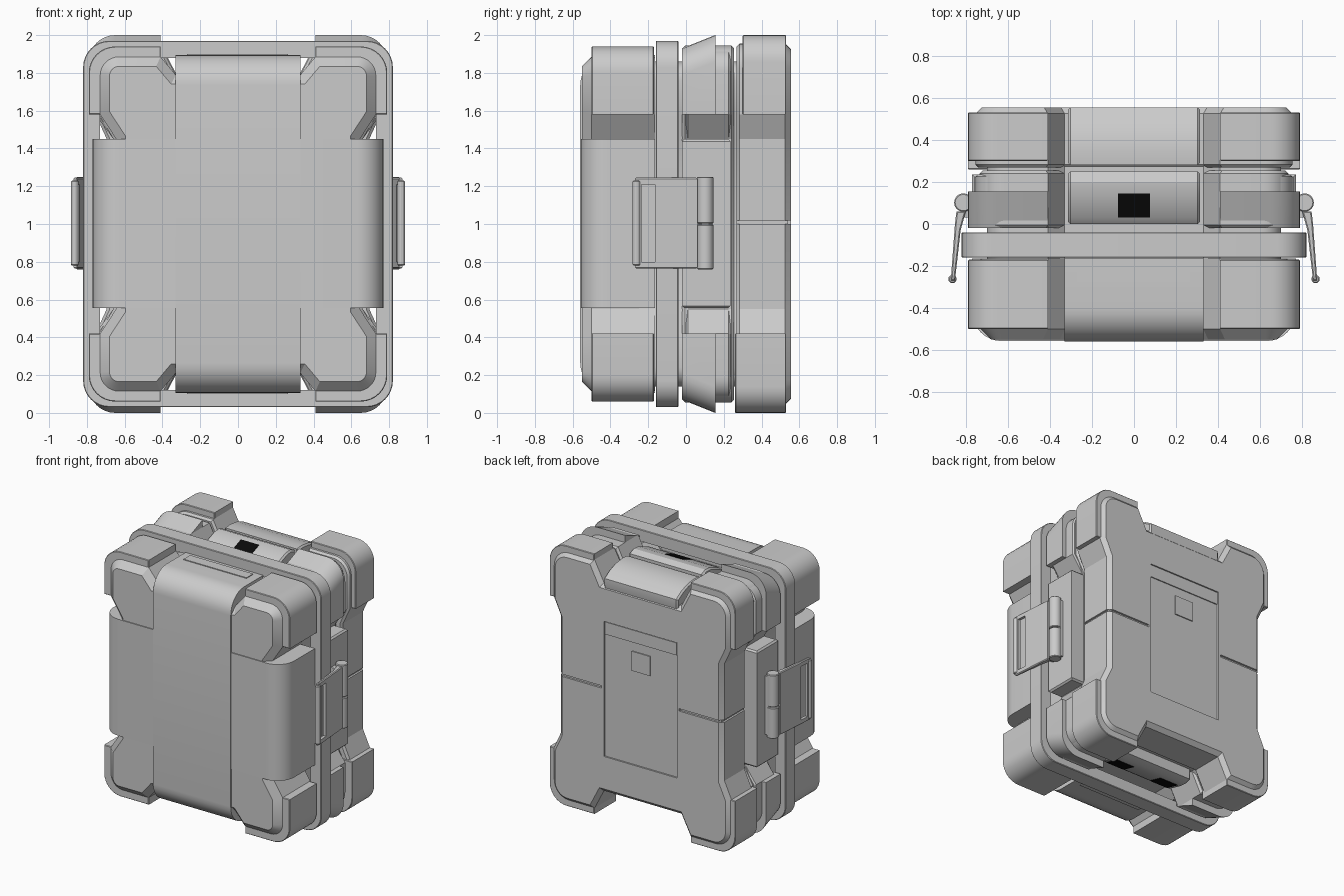
import bpy, bmesh, math

cube = bpy.data.objects.get("Cube")
if cube:
    bpy.data.objects.remove(cube, do_unlink=True)


def material(name, value):
    m = bpy.data.materials.new(name)
    m.use_nodes = True
    col = (value, value, value, 1)
    m.diffuse_color = col
    m.node_tree.nodes["Principled BSDF"].inputs["Base Color"].default_value = col
    return m


GREY = material("grey", 0.6)
BLACK = material("black", 0.003)
MID = 1.0  # height of the case centre


def place(axis, u, v, w):
    """Profile (u, v) swept along w; heights are measured from the case centre."""
    if axis == "Y":
        return (u, w, MID + v)
    if axis == "X":
        return (w, u, MID + v)
    return (u, v, MID + w)


def prism(name, pts, axis, a, b, start=0.0, end=0.0, rim=0.0, mat=GREY):
    """Extrude a profile from a to b, chamfering the start and end rims."""
    bm = bmesh.new()
    lo = [bm.verts.new(place(axis, u, v, a)) for u, v in pts]
    hi = [bm.verts.new(place(axis, u, v, b)) for u, v in pts]
    caps = [bm.faces.new(lo), bm.faces.new(hi)]
    n = len(pts)
    for i in range(n):
        j = (i + 1) % n
        bm.faces.new((lo[i], lo[j], hi[j], hi[i]))
    bmesh.ops.recalc_face_normals(bm, faces=bm.faces)
    rims = [(list(c.edges), w) for c, w in zip(caps, (start or rim, end or rim))]
    for edges, width in rims:
        if width:
            bmesh.ops.bevel(bm, geom=edges, offset=width, segments=1, profile=0.5,
                            affect="EDGES", clamp_overlap=True)
    mesh = bpy.data.meshes.new(name)
    bm.to_mesh(mesh)
    bm.free()
    obj = bpy.data.objects.new(name, mesh)
    bpy.context.collection.objects.link(obj)
    mesh.materials.append(mat)
    return obj


def rect(u0, u1, v0, v1):
    return [(u0, v0), (u1, v0), (u1, v1), (u0, v1)]


def box(name, x, y, z, rim=0.0):
    return prism(name, rect(*x, *y), "Z", z[0], z[1], rim=rim)


def arc(cu, cv, r, a0, a1, n=8):
    return [(cu + r * math.cos(math.radians(a0 + (a1 - a0) * i / n)),
             cv + r * math.sin(math.radians(a0 + (a1 - a0) * i / n))) for i in range(n + 1)]


def four_way(q):
    """Mirror a quarter outline into a closed one."""
    half = q + [(-u, v) for u, v in reversed(q)]
    return half + [(-u, -v) for u, v in half]


def rounded(X, Z, r):
    return four_way(arc(X - r, Z - r, r, 0, 90))


def notched(X, Z, r, xs=0.645, zs=0.79):
    """Case outline: full corners, with a bay cut in the middle of each side."""
    return four_way([(xs, 0.45), (X, 0.58)] + arc(X - r, Z - r, r, 0, 90)
                    + [(0.41, Z), (0.33, zs)])


def cut(obj, *cutters):
    for c in cutters:
        mod = obj.modifiers.new("cut", "BOOLEAN")
        mod.operation, mod.object, mod.solver = "DIFFERENCE", c, "EXACT"
        c.hide_render = True
    bpy.context.view_layer.update()
    ev = obj.evaluated_get(bpy.context.evaluated_depsgraph_get())
    mesh = bpy.data.meshes.new_from_object(ev)
    obj.modifiers.clear()
    obj.data = mesh
    for c in cutters:
        bpy.data.objects.remove(c, do_unlink=True)


# Main shells
prism("core", notched(0.70, 0.86, 0.1), "Y", -0.25, 0.4)
prism("front_shell", notched(0.73, 0.885, 0.1), "Y", -0.55, -0.165, start=0.05)
prism("middle_shell", notched(0.735, 0.945, 0.12, 0.66), "Y", -0.02, 0.255, rim=0.015)
prism("middle_collar", notched(0.755, 0.93, 0.12, 0.66), "Y", 0.0, 0.235, rim=0.01)
back = prism("back_shell", notched(0.755, 0.955, 0.13, 0.695, 0.80), "Y", 0.268, 0.555,
             start=0.015, end=0.03)
cutters = [box("panel_cutter", (-0.31, 0.31), (0.543, 0.7), (-0.52, 0.52))]
for s in (1, -1):
    cutters.append(box("seam_cutter", sorted((s * 0.33, s)), (0.54, 0.7), (0, 0.018)))
    cutters.append(box("side_seam_cutter", sorted((s * 0.68, s)), (0.2, 0.7), (0, 0.018)))
cut(back, *cutters)

# Back panel details
box("back_panel_header", (-0.305, 0.305), (0.53, 0.551), (0.42, 0.515))
box("back_panel_label", (-0.08, 0.08), (0.53, 0.551), (0.2, 0.35))

# Ring around the case
ring = prism("ring", rounded(0.82, 0.97, 0.14), "Y", -0.16, -0.04, rim=0.004)
cut(ring, prism("ring_cutter", rounded(0.73, 0.88, 0.08), "Y", -0.5, 0.5))

# Corner guards on the three shells
for sx, side in ((1, "left"), (-1, "right")):
    for sz, level in ((1, "top"), (-1, "bottom")):
        def guard(name, Z, y0, y1, rim):
            pts = [(0.41, 0.58), (0.79, 0.58)] + arc(0.65, Z - 0.14, 0.14, 0, 90) + [(0.41, Z)]
            return prism(f"{name}_guard_{level}_{side}", [(sx * u, sz * v) for u, v in pts],
                         "Y", y0, y1, rim=rim)
        guard("front", 0.94, -0.5, -0.17, 0.004)
        guard("back", 1.0, 0.30 if sz > 0 else 0.26, 0.53, 0.004)
        mid = guard("middle", 1.0, -0.02, 0.155, 0)
        # Lean the outer face of the middle guard
        for v in mid.data.vertices:
            if v.co.y < 0 and abs(v.co.z - MID) > 0.6:
                v.co.z -= sz * 0.07

# Wrap bands over the front
side_pts = [(0.77, -0.165)] + arc(0.63, -0.417, 0.14, 0, -90)
prism("side_wrap", side_pts + [(-u, v) for u, v in reversed(side_pts)], "Z", -0.445, 0.45)
top_pts = [(-0.165, 0.895)] + arc(-0.4, 0.735, 0.16, 90, 180)
prism("vertical_wrap", top_pts + [(u, -v) for u, v in reversed(top_pts)], "X", -0.33, 0.33)


def grip_block(level, sz, profile, vents):
    """Sloped block between the middle guards, with dark vents on its ramp."""
    prism(f"grip_block_{level}", [(u, sz * v) for u, v in profile], "X", -0.315, 0.315, rim=0.012)
    (y0, z0), (y1, z1) = profile[2:4]
    plate = [(y0, sz * (z0 - 0.003)), (y1, sz * (z1 - 0.003)),
             (y1, sz * (z1 + 0.004)), (y0, sz * (z0 + 0.004))]
    for x in vents:
        prism(f"vent_{level}", plate, "X", x - 0.077, x + 0.077, mat=BLACK)


grip_block("top", 1, [(0, 0.72), (0, 0.87), (0.03, 0.897), (0.145, 0.94), (0.2, 0.945),
                      (0.25, 0.925), (0.25, 0.72)], [0])
grip_block("bottom", -1, [(0, 0.72), (0, 0.83), (0.03, 0.85), (0.145, 0.88), (0.2, 0.885),
                          (0.25, 0.87), (0.25, 0.72)], [-0.2, 0.2])
for sz, level in ((1, "top"), (-1, "bottom")):
    box(f"label_plate_{level}", (-0.27, 0.265), (-0.275, -0.195),
        sorted((sz * 0.89, sz * 0.901)))

# Curved lip at the upper back edge
lip = [(0.28, 0.74), (0.28, 0.92), (0.34, 0.925), (0.42, 0.915), (0.49, 0.89),
       (0.555, 0.85), (0.555, 0.80), (0.54, 0.74)]
prism("back_lip", lip, "X", -0.315, 0.315, rim=0.012)

# Side plates and latches
for s, side in ((1, "left"), (-1, "right")):
    def sided(pts):
        return [(s * u, v) for u, v in pts]

    prism(f"side_plate_{side}", sided(rect(0.6, 0.77, -0.02, 0.235)), "Z", -0.445, 0.45, rim=0.012)
    for lo, hi, part in ((-0.24, -0.003, "lower"), (0.003, 0.25, "upper")):
        prism(f"hinge_{part}_{side}", sided(arc(0.812, 0.102, 0.044, 0, 337.5, 15)),
              "Z", lo, hi, rim=0.005)
    prism(f"hinge_mount_{side}", sided(rect(0.74, 0.815, 0.03, 0.14)), "Z", -0.22, 0.23)
    arm = [(0.80, 0.06), (0.825, -0.03), (0.852, -0.27), (0.872, -0.27),
           (0.852, 0.0), (0.845, 0.06)]
    latch = prism(f"latch_{side}", sided(arm), "Z", -0.235, 0.245, rim=0.006)
    cut(latch, box("slot_cutter", sorted((s * 0.7, s * 1.0)), (-0.235, -0.165), (-0.2, 0.21)))
    prism(f"latch_lip_{side}", sided(arc(0.864, -0.262, 0.02, 0, 330, 11)),
          "Z", -0.22, 0.23, rim=0.005)

# Smooth the rounded parts, keeping edges crisp
bpy.ops.object.select_all(action="DESELECT")
for o in bpy.context.collection.objects:
    if o.type == "MESH":
        o.select_set(True)
        bpy.context.view_layer.objects.active = o
bpy.ops.object.shade_smooth_by_angle(angle=math.radians(24))
